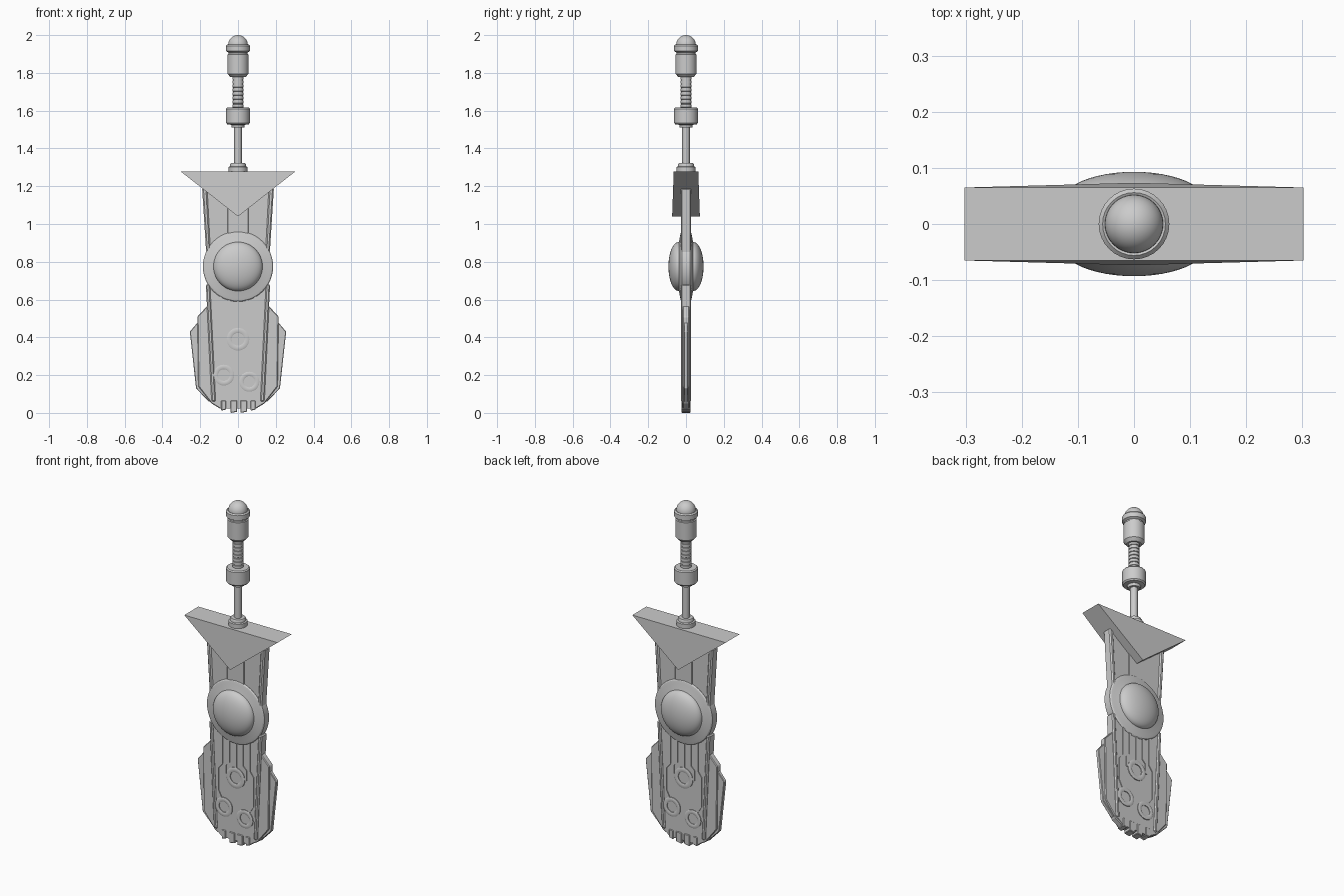
import bpy, bmesh, math
from mathutils import Matrix

if "Cube" in bpy.data.objects:
    bpy.data.objects.remove(bpy.data.objects["Cube"])


def finish(name, bm, smooth=False):
    bmesh.ops.remove_doubles(bm, verts=bm.verts, dist=1e-5)
    bmesh.ops.recalc_face_normals(bm, faces=bm.faces)
    me = bpy.data.meshes.new(name)
    bm.to_mesh(me)
    bm.free()
    ob = bpy.data.objects.new(name, me)
    bpy.context.collection.objects.link(ob)
    if smooth:
        bpy.ops.object.select_all(action='DESELECT')
        ob.select_set(True)
        bpy.context.view_layer.objects.active = ob
        bpy.ops.object.shade_smooth_by_angle(angle=math.radians(30))
    return ob


def lathe(name, profile, matrix=Matrix(), steps=32):
    """Revolve (radius, height) points about z, then place with a matrix."""
    bm = bmesh.new()
    vs = [bm.verts.new((r, 0, z)) for r, z in profile]
    es = [bm.edges.new(p) for p in zip(vs, vs[1:])]
    bmesh.ops.spin(bm, geom=vs + es, cent=(0, 0, 0), axis=(0, 0, 1),
                   angle=2 * math.pi, steps=steps)
    bm.transform(matrix)
    return finish(name, bm, True)


def slab(name, pts, half, bevel=0.0):
    """Extrude an x-z outline symmetrically through y."""
    bm = bmesh.new()
    f = bm.faces.new([bm.verts.new((x, -half, z)) for x, z in pts])
    ext = bmesh.ops.extrude_face_region(bm, geom=[f])['geom']
    bmesh.ops.translate(bm, vec=(0, 2 * half, 0),
                        verts=[v for v in ext if isinstance(v, bmesh.types.BMVert)])
    ob = finish(name, bm)
    if bevel:
        m = ob.modifiers.new('bevel', 'BEVEL')
        m.width, m.segments = bevel, 1
    return ob


def ribbon(name, path, width, y0, y1):
    """Raised flat track following x-z points, mitred at the bends."""
    bm = bmesh.new()
    rows = []
    for i, (x, z) in enumerate(path):
        a, b = path[max(i - 1, 0)], path[min(i + 1, len(path) - 1)]
        d = math.hypot(b[0] - a[0], b[1] - a[1])
        nx, nz = (b[1] - a[1]) / d * width / 2, -(b[0] - a[0]) / d * width / 2
        rows.append([bm.verts.new((x + s * nx, y, z + s * nz))
                     for s, y in ((-1, y0), (-1, y1), (1, y1), (1, y0))])
    for p, q in zip(rows, rows[1:]):
        for k in range(4):
            bm.faces.new((p[k], p[(k + 1) % 4], q[(k + 1) % 4], q[k]))
    bm.faces.new(rows[0])
    bm.faces.new(rows[-1][::-1])
    return finish(name, bm)


# Pommel with rounded cap
dome = [(.052 * math.sin(a), 1.948 + .052 * math.cos(a))
        for a in (math.pi / 2 * i / 10 for i in range(11))]
lathe('pommel', dome + [(.056, 1.95), (.063, 1.943), (.063, 1.915), (.05, 1.908),
                        (.05, 1.9), (.056, 1.898), (.056, 1.795), (.04, 1.778), (0, 1.778)])

# Ridged grip
grip = [(0, 1.785)]
for i in range(8):
    z = 1.78 - i * .021
    grip += [(.030, z), (.030, z - .014), (.026, z - .016), (.026, z - .02)]
lathe('grip', grip + [(0, 1.61)])

# Lower grip ring, rod and foot collar
lathe('grip_ring', [(0, 1.616), (.057, 1.616), (.063, 1.61), (.063, 1.535), (.057, 1.528),
                    (.036, 1.525), (.033, 1.51), (0, 1.51)])
lathe('rod', [(0, 1.53), (.02, 1.53), (.02, 1.27), (0, 1.27)])
lathe('rod_collar', [(0, 1.322), (.038, 1.322), (.042, 1.315), (.042, 1.305), (.05, 1.302),
                     (.05, 1.27), (0, 1.27)])

# Triangular guard, slightly thicker towards its lower tip
guard = slab('guard', [(-.302, 1.277), (.302, 1.277), (0, 1.04)], .065)
for v in guard.data.vertices:
    if v.co.z < 1.1:
        v.co.y *= 1.13

# Blade body and raised middle panel of the upper half
half = [(.18, 1.2), (.165, .86), (.155, .57), (.13, .055), (.09, .022)]
slab('blade', half + [(-x, z) for x, z in reversed(half)], .02)
slab('upper_panel', [(-.055, 1.15), (.055, 1.15), (.055, .8), (-.055, .8)], .024, .003)

# Notched teeth at the lower end
for x, w, z in ((-.076, .026, .012), (-.022, .036, 0), (.03, .036, 0), (.08, .026, .012)):
    slab('tip_tooth', [(x - w / 2, .065), (x + w / 2, .065),
                       (x + w / 2, z + .006), (x - w / 2, z)], .025, .003)

# Edge rails and stepped side fins, on both sides
for s, side in ((-1, 'left'), (1, 'right')):
    def flip(pts):
        return [(s * x, z) for x, z in pts]
    slab(side + '_upper_rail', flip([(.163, 1.19), (.19, 1.19), (.168, .84), (.145, .84)]),
         .027, .007)
    slab(side + '_lower_rail', flip([(.148, .68), (.17, .68), (.14, .06), (.118, .06)]),
         .027, .006)
    slab(side + '_inner_fin', flip([(.13, .6), (.15, .58), (.215, .51), (.21, .14),
                                    (.14, .05), (.09, .02), (.09, .1)]), .018, .004)
    slab(side + '_outer_fin', flip([(.2, .49), (.217, .475), (.255, .43), (.222, .13),
                                    (.15, .055), (.15, .13)]), .011, .003)

# Round boss through the blade, with a dome on both faces
cap = [(.13 * math.sin(a), .038 + .055 * math.cos(a))
       for a in (math.pi / 2 * i / 12 for i in range(13))]
edge = cap + [(.136, .036), (.165, .031), (.18, .027), (.186, .021)]
edge += [(r, -y) for r, y in reversed(edge)]
lathe('boss', edge, Matrix.Translation((0, 0, .775)) @ Matrix.Rotation(math.pi / 2, 4, 'X'), 48)

# Raised tracks and rings, repeated on the back by a half turn
tracks = [
    [(0, .62), (0, .45)],
    [(-.09, .62), (-.09, .45), (-.115, .42), (-.115, .29), (-.092, .245)],
    [(.09, .62), (.09, .45), (.112, .42), (.112, .25), (.085, .21)],
    [(-.045, .62), (-.045, .47), (-.065, .45), (-.065, .39)],
    [(.045, .62), (.045, .47), (.065, .45), (.065, .39)],
]
rings = [(0, .39, .06), (-.075, .2, .055), (.06, .165, .053)]
for turn, face in ((0, 'front'), (math.pi, 'back')):
    spin = Matrix.Rotation(turn, 4, 'Z')
    for t in tracks:
        ribbon(face + '_track', t, .012, -.017, -.0245).matrix_world = spin
    for x, z, r in rings:
        place = (spin @ Matrix.Translation((x, 0, z))
                 @ Matrix.Rotation(math.pi / 2, 4, 'X'))
        lathe(face + '_ring', [(r, .017), (r, .0245), (r * .92, .0265), (r * .64, .0265),
                               (r * .56, .0245), (r * .56, .017)], place)
